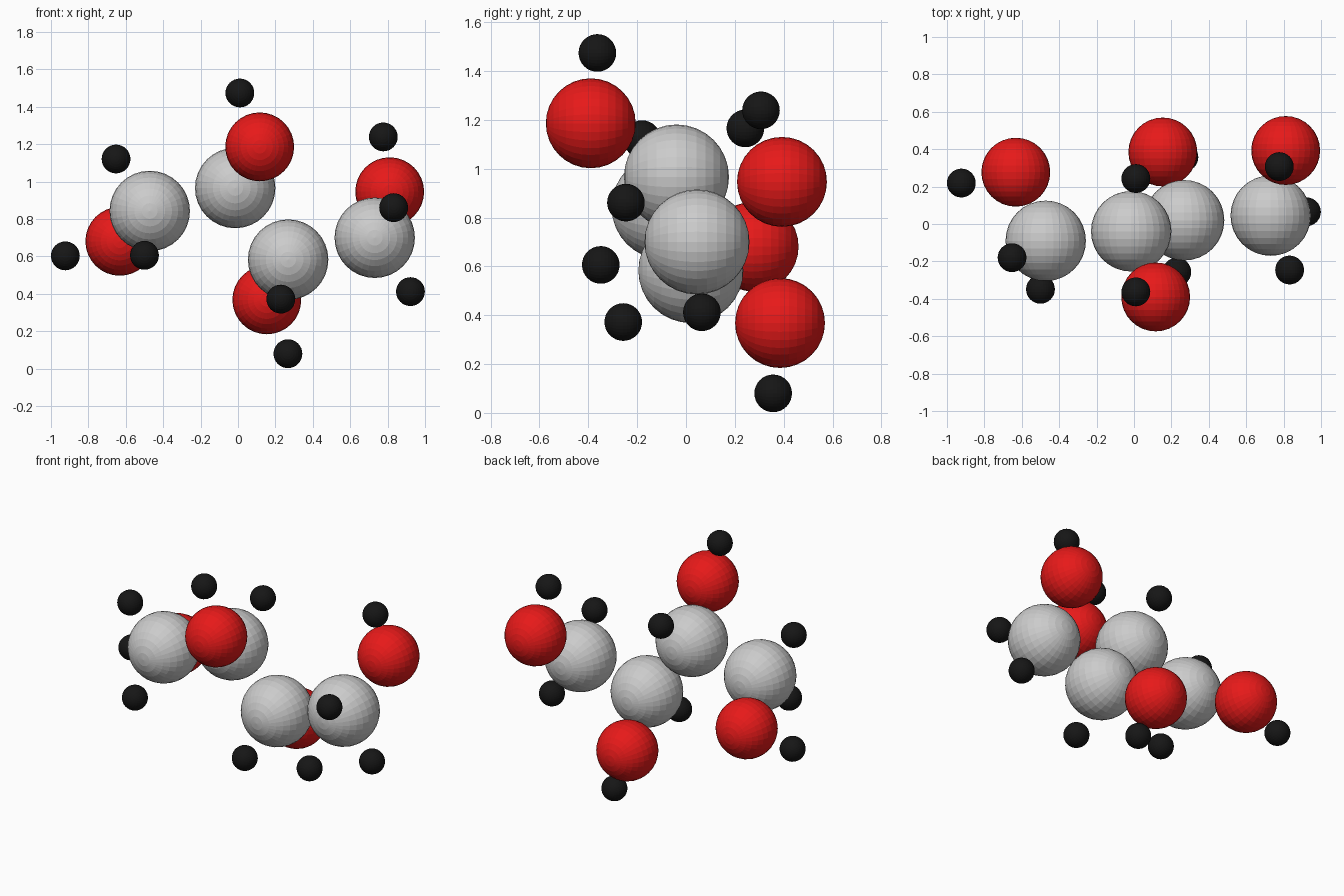
import bpy, math


def material(name, colour):
    m = bpy.data.materials.new(name)
    m.diffuse_color = (*colour, 1.0)
    return m


red = material("red", (0.8, 0.01, 0.01))
black = material("black", (0.008, 0.008, 0.008))


def atoms(name, radius, centres, mat=None):
    """Faceted spheres with their poles along the y axis."""
    for i, centre in enumerate(centres, 1):
        bpy.ops.mesh.primitive_uv_sphere_add(
            segments=32, ring_count=16, radius=radius,
            location=centre, rotation=(math.pi / 2, 0, 0))
        ob = bpy.context.object
        ob.name = f"{name}_{i}"
        if mat:
            ob.data.materials.append(mat)


# Grey carbon chain, left to right
atoms("carbon_atom", 0.215, [
    (-0.472, -0.09, 0.843),
    (-0.015, -0.039, 0.966),
    (0.268, 0.02, 0.583),
    (0.731, 0.045, 0.70),
])

# Red oxygens, one per carbon
atoms("oxygen_atom", 0.184, [
    (-0.632, 0.277, 0.681),
    (0.116, -0.39, 1.186),
    (0.154, 0.385, 0.368),
    (0.811, 0.393, 0.946),
], red)

# Small black hydrogens
atoms("hydrogen_atom", 0.077, [
    (-0.652, -0.18, 1.121),
    (-0.923, 0.219, 0.603),
    (-0.50, -0.349, 0.606),
    (0.01, 0.243, 1.165),
    (0.01, -0.363, 1.474),
    (0.229, -0.257, 0.372),
    (0.267, 0.357, 0.08),
    (0.777, 0.307, 1.239),
    (0.832, -0.246, 0.861),
    (0.922, 0.065, 0.412),
], black)
